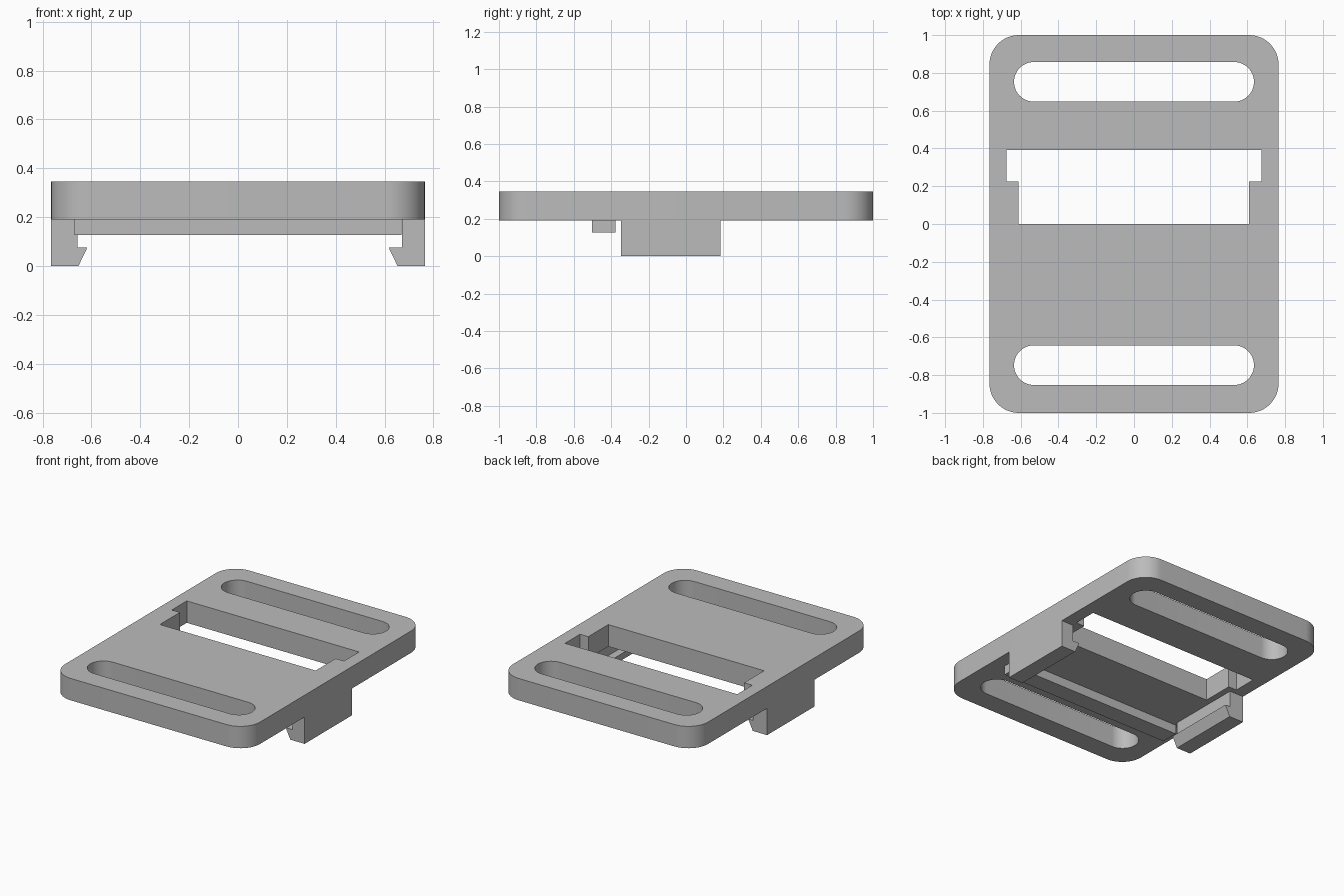
import bpy
import bmesh
from math import cos, sin, pi

if "Cube" in bpy.data.objects:
    bpy.data.objects.remove(bpy.data.objects["Cube"], do_unlink=True)

grey = bpy.data.materials.new("plain grey")
grey.use_nodes = True
colour = (0.5, 0.5, 0.5, 1)
grey.diffuse_color = colour
grey.node_tree.nodes["Principled BSDF"].inputs["Base Color"].default_value = colour

PLATE_BOTTOM, PLATE_TOP = 0.19, 0.345


def rounded_outline(half_x, half_y, radius, centre_y=0, steps=12):
    """Rectangle outline with rounded corners; a slot when radius = half_y."""
    points = []
    for quarter, (sx, sy) in enumerate([(1, 1), (-1, 1), (-1, -1), (1, -1)]):
        for i in range(steps + 1):
            a = (quarter + i / steps) * pi / 2
            points.append((sx * (half_x - radius) + radius * cos(a),
                           centre_y + sy * (half_y - radius) + radius * sin(a)))
    return points


def finish(obj):
    """Weld, orient the faces and shade by angle."""
    bm = bmesh.new()
    bm.from_mesh(obj.data)
    bmesh.ops.remove_doubles(bm, verts=bm.verts, dist=0.0005)
    bmesh.ops.recalc_face_normals(bm, faces=bm.faces)
    bm.to_mesh(obj.data)
    bm.free()
    obj.data.materials.clear()
    obj.data.materials.append(grey)
    bpy.ops.object.select_all(action='DESELECT')
    obj.select_set(True)
    bpy.context.view_layer.objects.active = obj
    bpy.ops.object.shade_smooth_by_angle(angle=pi / 6)


def plate(name, outlines):
    """Flat plate: first outline is the edge, the others are holes."""
    curve = bpy.data.curves.new(name, 'CURVE')
    curve.dimensions = '2D'
    curve.fill_mode = 'BOTH'
    curve.extrude = (PLATE_TOP - PLATE_BOTTOM) / 2
    for outline in outlines:
        spline = curve.splines.new('POLY')
        spline.points.add(len(outline) - 1)
        for point, (x, y) in zip(spline.points, outline):
            point.co = (x, y, 0, 1)
        spline.use_cyclic_u = True
    obj = bpy.data.objects.new(name, curve)
    bpy.context.collection.objects.link(obj)
    obj.location.z = (PLATE_TOP + PLATE_BOTTOM) / 2
    bpy.ops.object.select_all(action='DESELECT')
    obj.select_set(True)
    bpy.context.view_layer.objects.active = obj
    bpy.ops.object.convert(target='MESH')
    finish(bpy.context.view_layer.objects.active)


def extrude_along_y(name, profile, y0, y1):
    """Solid with an x-z profile, running from y0 to y1."""
    bm = bmesh.new()
    face = bm.faces.new([bm.verts.new((x, y0, z)) for x, z in profile])
    moved = bmesh.ops.extrude_face_region(bm, geom=[face])["geom"]
    verts = [v for v in moved if isinstance(v, bmesh.types.BMVert)]
    bmesh.ops.translate(bm, verts=verts, vec=(0, y1 - y0, 0))
    mesh = bpy.data.meshes.new(name)
    bm.to_mesh(mesh)
    bm.free()
    obj = bpy.data.objects.new(name, mesh)
    bpy.context.collection.objects.link(obj)
    finish(obj)


# Rounded plate with two strap slots and a stepped window
window = [(-0.612, 0), (0.609, 0), (0.609, 0.224), (0.674, 0.224),
          (0.674, 0.392), (-0.676, 0.392), (-0.676, 0.224), (-0.612, 0.224)]
plate("buckle_plate", [
    rounded_outline(0.765, 1, 0.155),
    rounded_outline(0.635, 0.105, 0.105, 0.7525),
    rounded_outline(0.635, 0.105, 0.105, -0.7475),
    window,
])

# Hooked clips under both long edges
for name, side, inner in (("right_clip", -1, 0.656), ("left_clip", 1, 0.671)):
    hook = [(0.765, 0), (0.653, 0), (0.617, 0.075), (inner, 0.075),
            (inner, PLATE_BOTTOM), (0.765, PLATE_BOTTOM)]
    extrude_along_y(name, [(side * x, z) for x, z in hook], -0.347, 0.185)

# Cross bar under the front half
extrude_along_y("stop_bar", [(-0.67, 0.126), (0.67, 0.126),
                             (0.67, PLATE_BOTTOM), (-0.67, PLATE_BOTTOM)],
                -0.503, -0.378)
